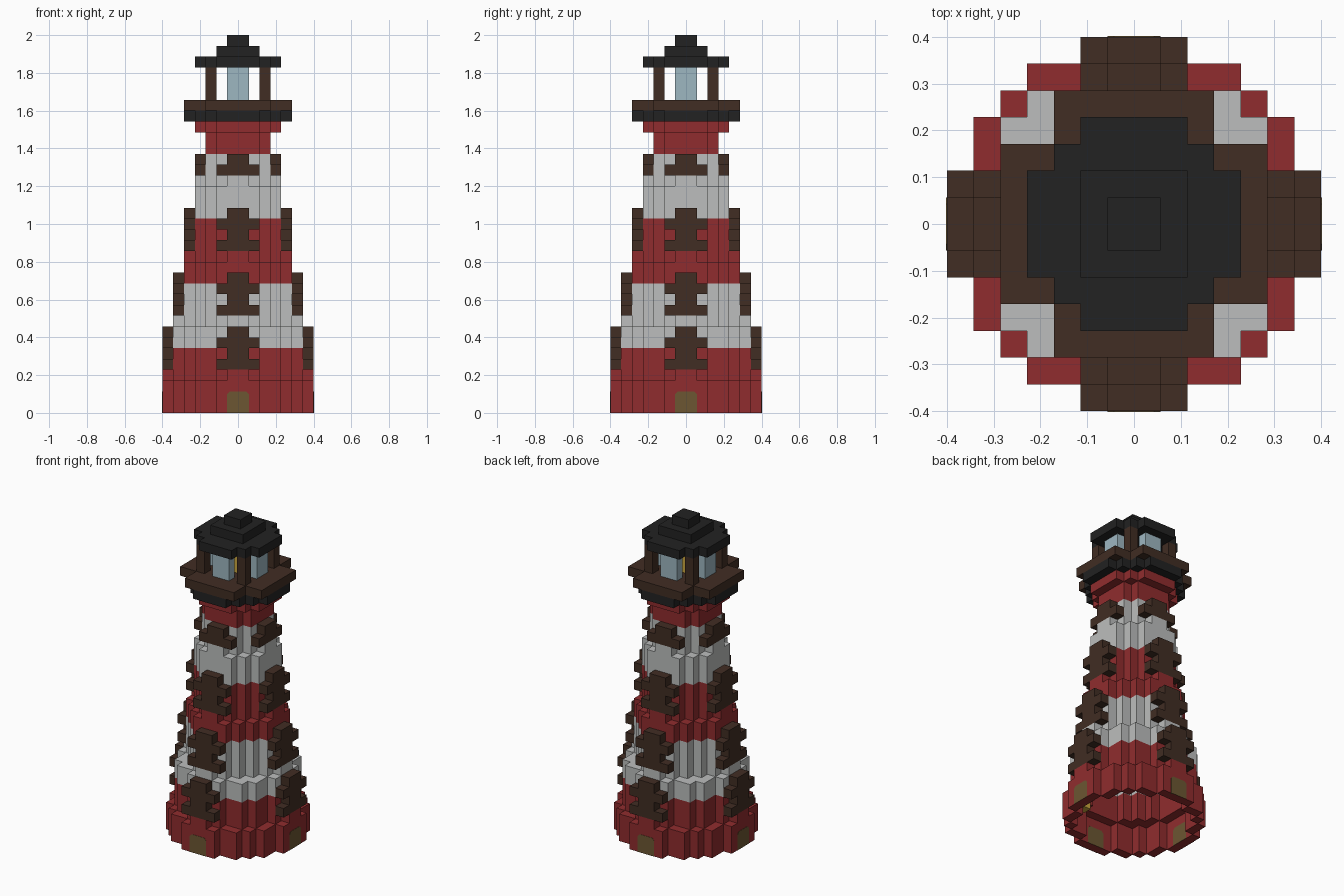
import bpy, bmesh
from mathutils import Matrix, Vector

if "Cube" in bpy.data.objects:
    bpy.data.objects.remove(bpy.data.objects["Cube"], do_unlink=True)

U = 2 / 35  # edge length of one block


def material(name, rgb):
    col = [(c / 255 / 12.92) if c < 11 else ((c / 255 + 0.055) / 1.055) ** 2.4 for c in rgb] + [1]
    m = bpy.data.materials.new(name)
    m.use_nodes = True
    m.diffuse_color = col
    m.node_tree.nodes["Principled BSDF"].inputs["Base Color"].default_value = col
    return m


RED = material("brick_red", (144, 44, 46))
WHITE = material("pale_grey", (188, 190, 189))
BROWN = material("dark_brown", (65, 45, 35))
BLACK = material("roof_black", (34, 34, 34))
GLASS = material("glass_blue", (157, 183, 193))
YELLOW = material("lamp_yellow", (205, 168, 62))
OLIVE = material("door_olive", (108, 86, 50))


def finish(name, bm, mats):
    me = bpy.data.meshes.new(name)
    bm.to_mesh(me)
    bm.free()
    for m in mats:
        me.materials.append(m)
    ob = bpy.data.objects.new(name, me)
    bpy.context.collection.objects.link(ob)
    return ob


def blocks(name, cells, mats, rule=lambda z: 0):
    """Skin a set of unit cells, keeping only the exposed faces."""
    bm = bmesh.new()
    for cell in cells:
        centre = Vector(cell) + Vector((0.5, 0.5, 0.5))
        for axis in range(3):
            for s in (-1, 1):
                n = Vector((0, 0, 0))
                n[axis] = s
                if tuple(int(a + b) for a, b in zip(cell, n)) in cells:
                    continue
                u = Vector((0, 0, 0))
                u[(axis + 1) % 3] = 0.5
                v = n.cross(u)
                c = centre + n / 2
                f = bm.faces.new([bm.verts.new((c + d) * U)
                                  for d in (-u - v, u - v, u + v, v - u)])
                f.material_index = rule(cell[2])
    bmesh.ops.remove_doubles(bm, verts=bm.verts, dist=U / 100)
    bmesh.ops.dissolve_limit(bm, angle_limit=0.01, verts=bm.verts,
                             edges=bm.edges, delimit={'MATERIAL'})
    return finish(name, bm, mats)


def disc(n):
    """Blocky circle of radius n."""
    return {(x, y) for x in range(-n, n) for y in range(-n, n)
            if (x + .5) ** 2 + (y + .5) ** 2 < n * n - (n - 2) * .3}


def rect(x0, x1, y0, y1):
    return {(x, y) for x in range(x0, x1) for y in range(y0, y1)}


def stack(plan, z0, z1):
    return {(x, y, z) for x, y in plan for z in range(z0, z1)}


def four(cells):
    """Repeat cells on all four sides by quarter turns."""
    out = set()
    for _ in range(4):
        out |= cells
        cells = {(-y - 1, x, z) for x, y, z in cells}
    return out


def side(r, half, z):
    """Row of blocks centred on one side, in the ring just inside radius r."""
    return four(stack(rect(-half, half, -r, 1 - r), z, z + 1))


# Tapering hollow tower, banded red and white; each tier ends in a small bracket
tower = set()
for r, z0, z1 in ((7, 0, 3), (6, 3, 8), (5, 8, 14), (4, 14, 21), (3, 21, 26)):
    tower |= stack(disc(r) - disc(r - 1), z0, z1)
    if r > 3:
        tower |= side(r, 1, z1)
tower |= stack(disc(4) - disc(2), 26, 27)
blocks("tower", tower, [RED, WHITE], lambda z: (z // 6) % 2)

# Notched window shutters, alternating wide and narrow courses
for i, (r, z0, rows) in enumerate(((7, 4, 4), (6, 9, 4), (5, 15, 4), (4, 22, 2))):
    cells = set()
    for k in range(rows):
        cells |= side(r, 2 - k % 2, z0 + k)
    blocks(f"shutters_tier_{i + 1}", cells, [BROWN])

# Gallery below the lantern
blocks("gallery_base", stack(disc(5), 27, 28), [BLACK])
blocks("gallery_deck", stack(rect(-5, 5, -3, 3) | rect(-3, 3, -5, 5), 28, 29), [BROWN])

# Lantern room
blocks("lantern_posts", four(stack({(2, 2)}, 29, 32)), [BROWN])
blocks("lantern_glass", four(stack(rect(-1, 1, -3, -2), 29, 32)), [GLASS])
blocks("lamp", stack(rect(-1, 1, -1, 1), 29, 31), [YELLOW])

# Stepped roof
roof = stack(disc(4), 32, 33) | stack(rect(-2, 2, -2, 2), 33, 34) | stack(rect(-1, 1, -1, 1), 34, 35)
blocks("roof", roof, [BLACK])

# Small lamps inside the base
blocks("inside_lamps", {(4, 2, 1), (4, -3, 1)}, [YELLOW])

# Doors with clipped top corners, one on each side
for i, label in enumerate(("front", "left", "back", "right")):
    bm = bmesh.new()
    outline = [(-1, 0), (1, 0), (1, 1.75), (.75, 2), (-.75, 2), (-1, 1.75)]
    face = bm.faces.new([bm.verts.new((x * U, -7.03 * U, z * U)) for x, z in outline])
    ext = bmesh.ops.extrude_face_region(bm, geom=[face])
    bmesh.ops.translate(bm, vec=(0, 1.06 * U, 0),
                        verts=[g for g in ext["geom"] if isinstance(g, bmesh.types.BMVert)])
    bmesh.ops.recalc_face_normals(bm, faces=bm.faces)
    bmesh.ops.rotate(bm, verts=bm.verts, matrix=Matrix.Rotation(i * 1.5707963, 3, 'Z'))
    finish(f"{label}_door", bm, [OLIVE])
